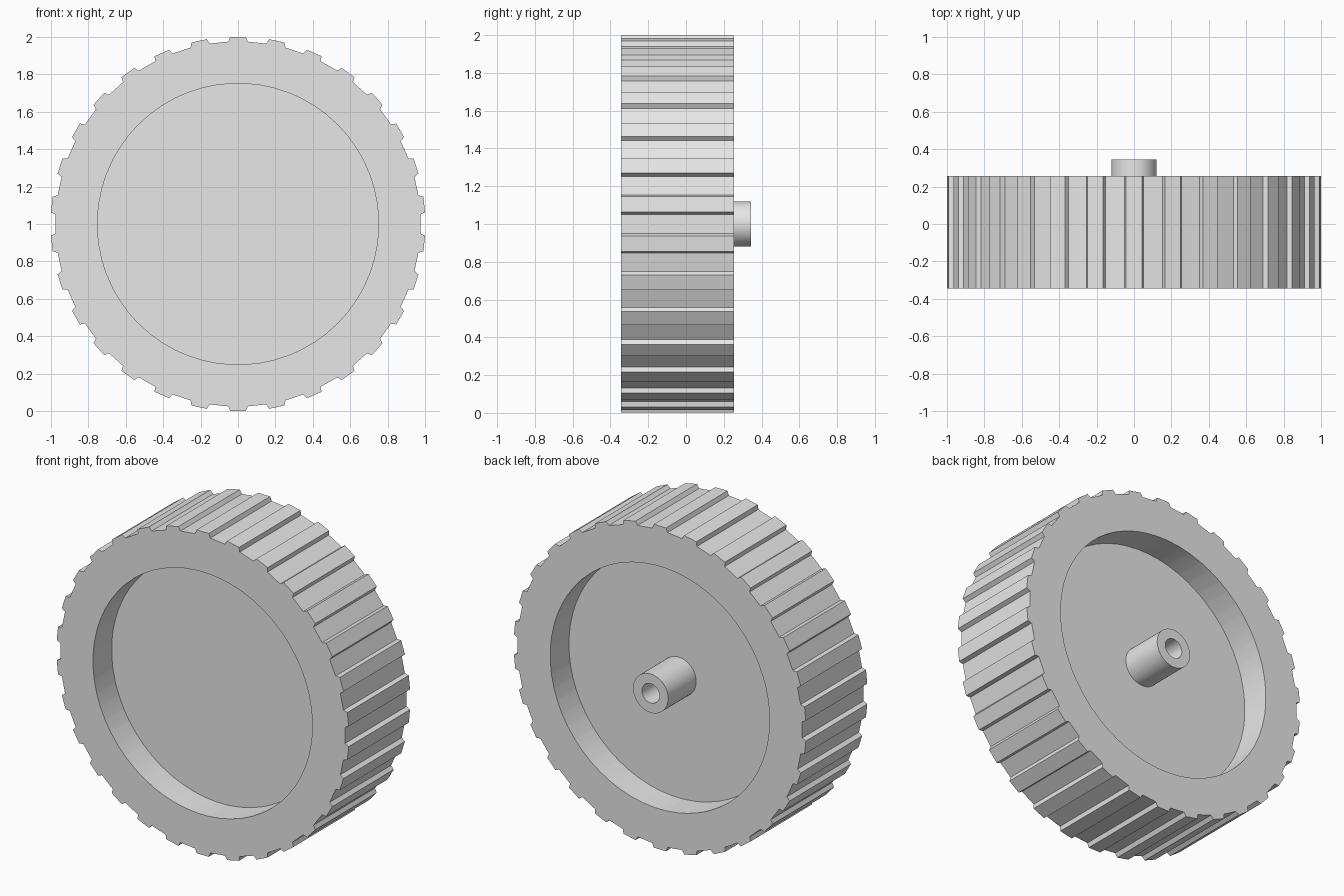
import bpy, bmesh, math

if "Cube" in bpy.data.objects:
    bpy.data.objects.remove(bpy.data.objects["Cube"])

grey = bpy.data.materials.new("light_grey")
grey.diffuse_color = (0.8, 0.8, 0.8, 1)
grey.use_nodes = True
grey.node_tree.nodes["Principled BSDF"].inputs["Base Color"].default_value = grey.diffuse_color

CZ = 1.0                                  # axle height
FRONT, BACK = -0.345, 0.255               # tyre faces
FLOOR_F, FLOOR_B = -0.163, 0.072          # recessed web faces
TEETH, RECESS_R = 30, 0.75


def finish(bm, name):
    bmesh.ops.recalc_face_normals(bm, faces=bm.faces)
    me = bpy.data.meshes.new(name)
    bm.to_mesh(me)
    bm.free()
    me.materials.append(grey)
    ob = bpy.data.objects.new(name, me)
    bpy.context.collection.objects.link(ob)
    bpy.ops.object.select_all(action='DESELECT')
    ob.select_set(True)
    bpy.context.view_layer.objects.active = ob
    bpy.ops.object.shade_smooth_by_angle(angle=math.radians(10))
    return ob


def loop(bm, pts, y):
    return [bm.verts.new((x, y, CZ + z)) for x, z in pts]


def bridge(bm, a, b):
    n = len(a)
    for i in range(n):
        j = (i + 1) % n
        bm.faces.new((a[i], a[j], b[j], b[i]))


def circle(r, n):
    return [(r * math.sin(math.tau * i / n), r * math.cos(math.tau * i / n)) for i in range(n)]


# Tread outline: one trapezoid lug repeated around the rim
tread = []
for k in range(TEETH):
    a = math.tau * k / TEETH
    for t, r in ((-0.052, 0.973), (-0.042, 0.999), (0.042, 0.999), (0.052, 0.973)):
        tread.append((t * math.cos(a) + r * math.sin(a), r * math.cos(a) - t * math.sin(a)))
# inner circle vertices share the directions of the tread points
bore = [(x / math.hypot(x, z) * RECESS_R, z / math.hypot(x, z) * RECESS_R) for x, z in tread]

# Tyre with a recessed web on both sides
bm = bmesh.new()
inner_f, outer_f = loop(bm, bore, FRONT), loop(bm, tread, FRONT)
outer_b, inner_b = loop(bm, tread, BACK), loop(bm, bore, BACK)
web_f, web_b = loop(bm, bore, FLOOR_F), loop(bm, bore, FLOOR_B)
for a, b in ((web_f, inner_f), (inner_f, outer_f), (outer_f, outer_b),
             (outer_b, inner_b), (inner_b, web_b)):
    bridge(bm, a, b)
bm.faces.new(web_f)
bm.faces.new(web_b)
finish(bm, "wheel")

# Hollow axle hub on the back
bm = bmesh.new()
N = 48
rings = [loop(bm, circle(r, N), y) for r, y in
         ((0.12, FLOOR_B - 0.02), (0.12, 0.345), (0.06, 0.345), (0.06, FLOOR_B + 0.003))]
for a, b in zip(rings, rings[1:]):
    bridge(bm, a, b)
bm.faces.new(rings[0])
bm.faces.new(rings[-1])
finish(bm, "axle_hub")
